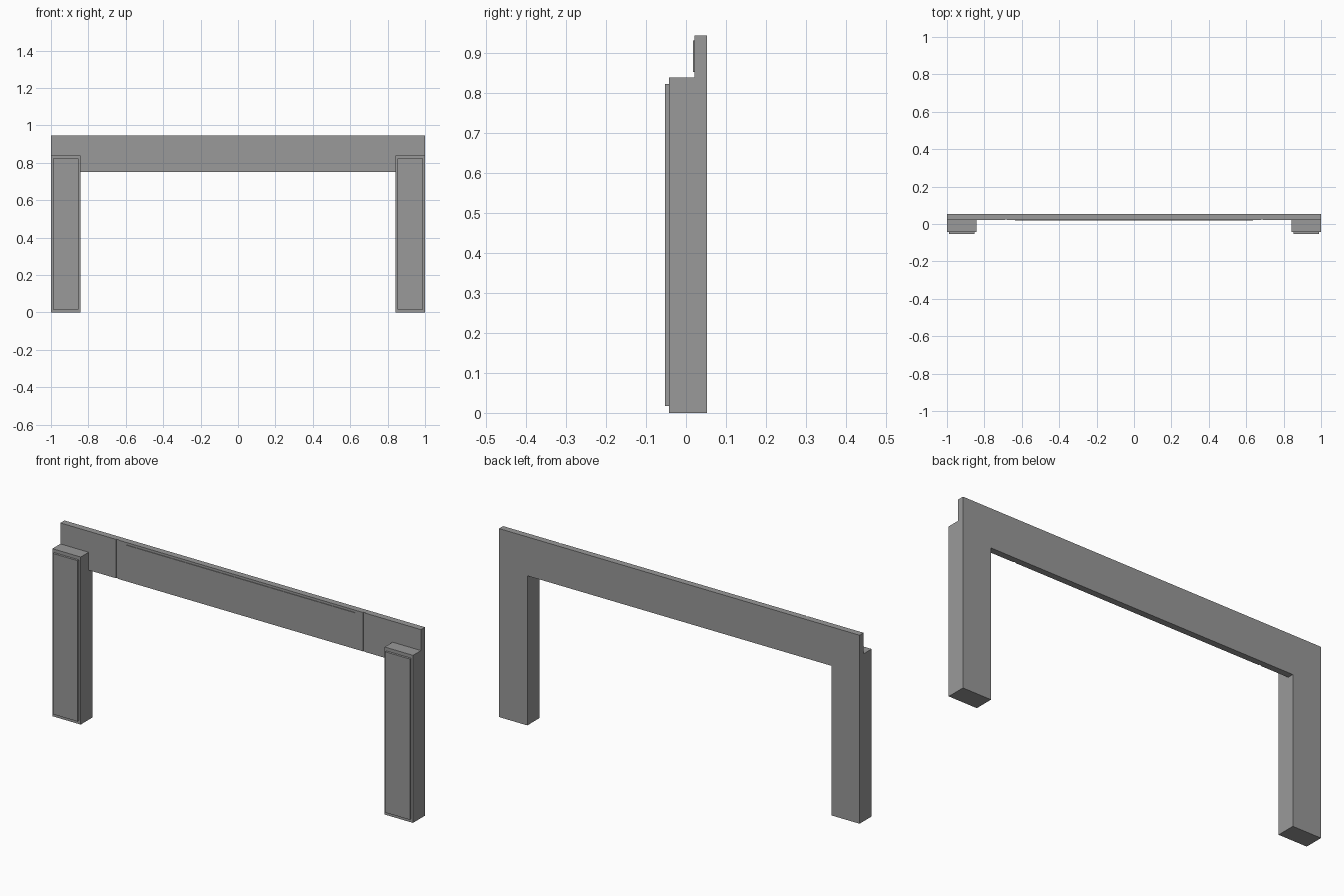
import bpy
import bmesh

cube = bpy.data.objects.get("Cube")
if cube:
    bpy.data.objects.remove(cube, do_unlink=True)

grey = bpy.data.materials.new("stone_grey")
grey.use_nodes = True
grey.diffuse_color = (0.32, 0.32, 0.32, 1)
grey.node_tree.nodes["Principled BSDF"].inputs["Base Color"].default_value = (0.32, 0.32, 0.32, 1)


def finish(name, bm):
    bmesh.ops.recalc_face_normals(bm, faces=bm.faces)
    mesh = bpy.data.meshes.new(name)
    bm.to_mesh(mesh)
    bm.free()
    mesh.materials.append(grey)
    obj = bpy.data.objects.new(name, mesh)
    bpy.context.collection.objects.link(obj)
    return obj


def box(name, x, y, z):
    bm = bmesh.new()
    bmesh.ops.create_cube(bm, size=1)
    for v in bm.verts:
        v.co = [lo + (c + 0.5) * (hi - lo) for c, (lo, hi) in zip(v.co, (x, y, z))]
    return finish(name, bm)


def prism(name, outline, axis, depth):
    """Extrude a flat outline along an axis."""
    bm = bmesh.new()
    face = bm.faces.new([bm.verts.new(p) for p in outline])
    new = bmesh.ops.extrude_face_region(bm, geom=[face])["geom"]
    moved = [v for v in new if isinstance(v, bmesh.types.BMVert)]
    for v in moved:
        v.co[axis] += depth
    return finish(name, bm)


BACK, WALL, POST, PANEL = 0.053, 0.021, -0.042, -0.053
BASE, TOP, POST_TOP, INNER = 0.75, 0.945, 0.84, 0.843

# Lintel with two shallow full-height joints
groove, half, depth = 0.685, 0.006, 0.004
plan = [(-INNER, BACK), (-INNER, WALL)]
for s in (-groove, groove):
    plan += [(s - half, WALL), (s - half, WALL + depth),
             (s + half, WALL + depth), (s + half, WALL)]
plan += [(INNER, WALL), (INNER, BACK)]
prism("lintel", [(x, y, BASE) for x, y in plan], 2, TOP - BASE)

# Raised band along the lintel
box("lintel_band", (-0.635, 0.635), (WALL - 0.003, WALL), (0.853, 0.933))

# Stepped posts with a raised face panel
for side, s in (("left", 1), ("right", -1)):
    profile = [(POST, 0), (BACK, 0), (BACK, TOP), (WALL, TOP), (WALL, POST_TOP), (POST, POST_TOP)]
    prism(side + "_post", [(s * INNER, y, z) for y, z in profile], 0, s * (1 - INNER))
    xs = sorted((s * (INNER + 0.01), s * 0.99))
    box(side + "_post_panel", xs, (PANEL, POST), (0.017, 0.823))
